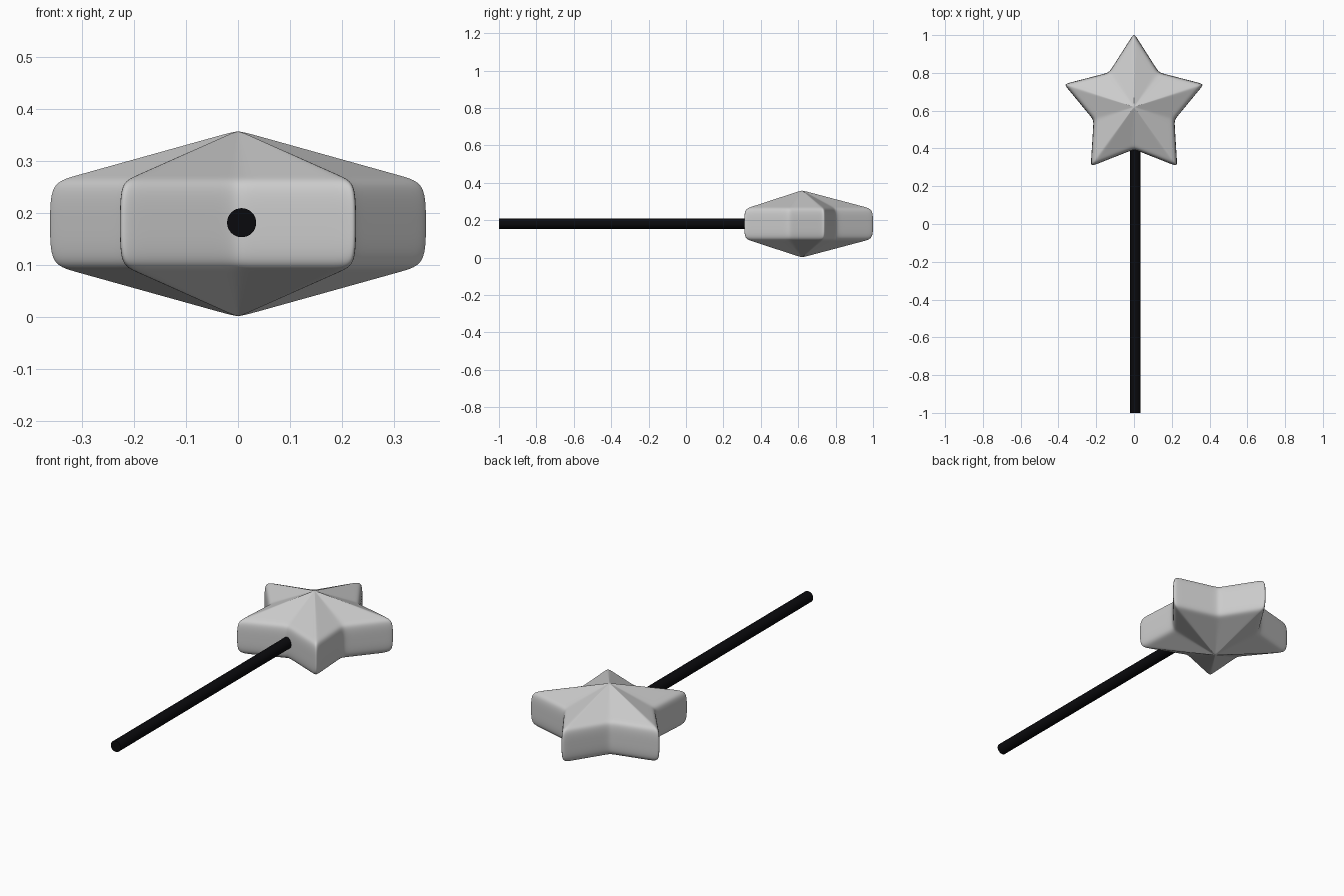
import bpy, math
from mathutils import Vector

if "Cube" in bpy.data.objects:
    bpy.data.objects.remove(bpy.data.objects["Cube"])

CY, CZ = 0.62, 0.18          # star centre
R_OUT, R_IN = 0.39, 0.225    # tip and notch radii
TIP, HALF = 0.38, 0.178      # finished tip radius and half thickness
RIM = 0.078                  # half height of the side wall

# Star outline with support points beside every corner
corners = []
for i in range(10):
    a = math.pi / 2 + i * math.pi / 5
    r = R_OUT if i % 2 == 0 else R_IN
    corners.append(Vector((r * math.cos(a), r * math.sin(a))))
outline = []
for i, p in enumerate(corners):
    q = corners[(i + 1) % 10]
    outline += [p, p.lerp(q, 0.14), p.lerp(q, 0.86)]
n = len(outline)

# Rings from upper apex over the rim to lower apex
def slope(s):
    return HALF + (RIM - HALF) * s

rings = [(s, slope(s)) for s in (0.12, 0.5, 0.88)] + [(1, RIM), (1, 0)]
rings += [(s, -z) for s, z in reversed(rings[:-1])]
verts = [(p.x * s, p.y * s, z) for s, z in rings for p in outline]
top, bottom = len(verts), len(verts) + 1
verts += [(0, 0, HALF), (0, 0, -HALF)]
faces = []
for k in range(len(rings) - 1):
    for i in range(n):
        j = (i + 1) % n
        faces.append((k * n + i, (k + 1) * n + i, (k + 1) * n + j, k * n + j))
last = (len(rings) - 1) * n
for i in range(n):
    j = (i + 1) % n
    faces += [(top, i, j), (bottom, last + j, last + i)]

mesh = bpy.data.meshes.new("star_head")
mesh.from_pydata(verts, [], faces)
star = bpy.data.objects.new("star_head", mesh)
bpy.context.collection.objects.link(star)
bpy.context.view_layer.objects.active = star
star.select_set(True)
sub = star.modifiers.new("soft_edges", 'SUBSURF')
sub.levels = sub.render_levels = 3
bpy.ops.object.modifier_apply(modifier=sub.name)

# Restore full size after smoothing
k_xy = TIP / max(v.co.y for v in star.data.vertices)
k_z = HALF / max(v.co.z for v in star.data.vertices)
for v in star.data.vertices:
    v.co = (v.co.x * k_xy, v.co.y * k_xy + CY, v.co.z * k_z + CZ)
bpy.ops.object.shade_smooth()

# Handle stick
y0, y1 = -1.0, 0.45
bpy.ops.mesh.primitive_cylinder_add(vertices=32, radius=0.028, depth=y1 - y0,
                                    location=(0.007, (y0 + y1) / 2, 0.182),
                                    rotation=(math.pi / 2, 0, 0))
stick = bpy.context.object
stick.name = "handle_stick"
bpy.ops.object.shade_smooth_by_angle()
black = bpy.data.materials.new("black")
black.diffuse_color = (0.003, 0.003, 0.004, 1)
black.use_nodes = True
black.node_tree.nodes["Principled BSDF"].inputs["Base Color"].default_value = black.diffuse_color
stick.data.materials.append(black)
